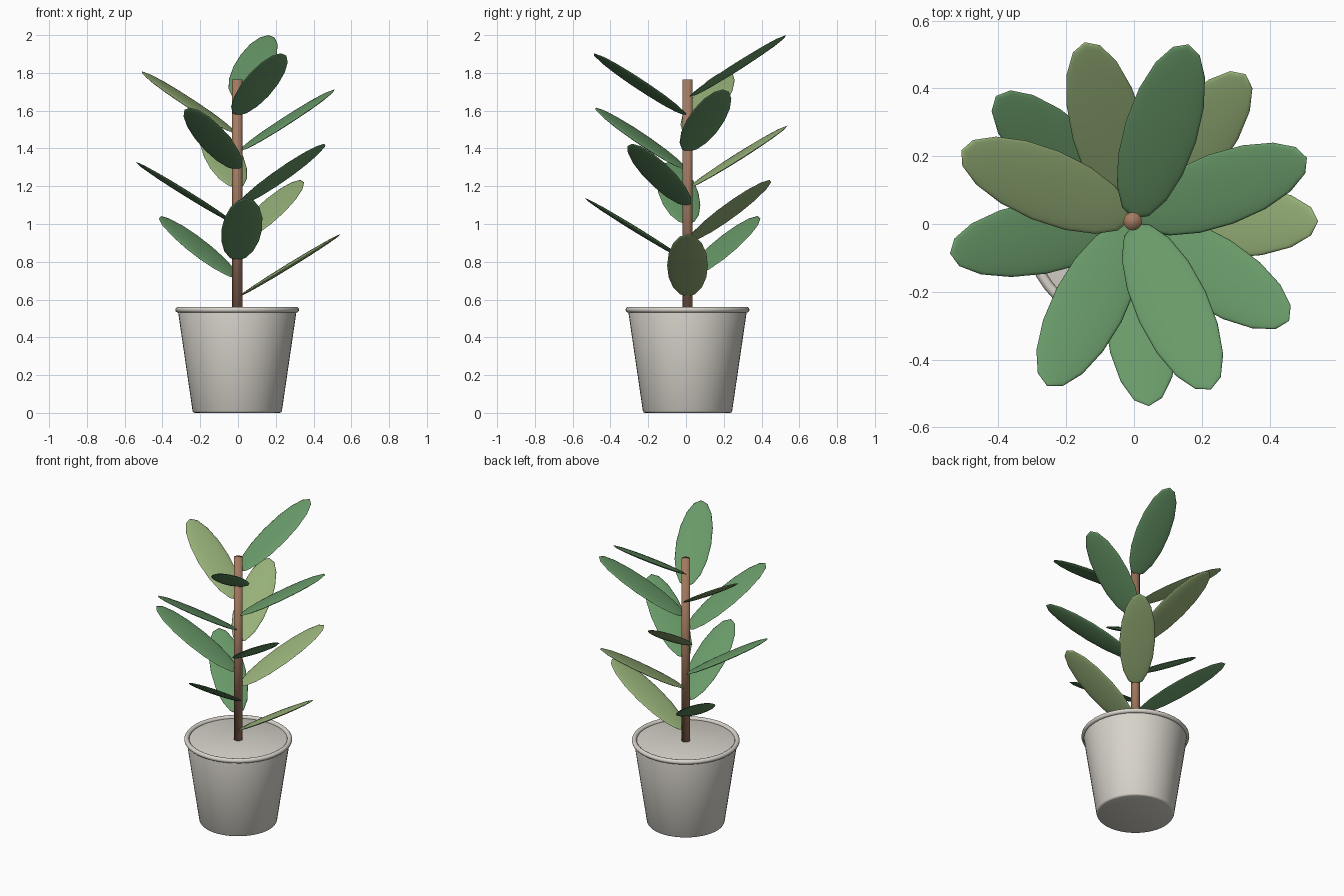
import bpy, math
from mathutils import Matrix

cube = bpy.data.objects.get("Cube")
if cube:
    bpy.data.objects.remove(cube, do_unlink=True)

CENTRE_X, CENTRE_Y = -0.004, 0.008


def material(name, rgb):
    m = bpy.data.materials.new(name)
    m.use_nodes = True
    m.diffuse_color = (*rgb, 1)
    m.node_tree.nodes["Principled BSDF"].inputs["Base Color"].default_value = (*rgb, 1)
    return m


def finish(name, mat):
    ob = bpy.context.object
    ob.name = name
    ob.data.materials.append(mat)
    bpy.ops.object.shade_smooth()
    return ob


pot_grey = material("warm white clay", (0.68, 0.65, 0.59))
bark = material("brown bark", (0.38, 0.20, 0.12))
deep_green = material("deep leaf green", (0.14, 0.32, 0.14))
pale_green = material("pale leaf green", (0.31, 0.44, 0.19))

# Tapered pot with softened edges
bpy.ops.mesh.primitive_cone_add(vertices=48, radius1=0.235, radius2=0.315, depth=0.546,
                                location=(CENTRE_X, CENTRE_Y, 0.273))
pot = finish("pot", pot_grey)
bevel = pot.modifiers.new("soft_edges", "BEVEL")
bevel.width = 0.01
bevel.segments = 2

# Rolled rim
bpy.ops.mesh.primitive_torus_add(major_radius=0.313, minor_radius=0.015,
                                 major_segments=48, minor_segments=12,
                                 location=(CENTRE_X, CENTRE_Y, 0.546))
finish("pot_rim", pot_grey)

# Straight stem
bpy.ops.mesh.primitive_cylinder_add(vertices=16, radius=0.027, depth=1.225,
                                    location=(CENTRE_X, CENTRE_Y, 1.1525))
finish("stem", bark)

# Leaves spiral up the stem by the golden angle, every third one pale
for i in range(12):
    bpy.ops.mesh.primitive_uv_sphere_add(segments=16, ring_count=8, radius=1)
    leaf = finish(f"leaf_{i + 1}", deep_green if i % 3 else pale_green)
    leaf.matrix_world = (
        Matrix.Translation((CENTRE_X, CENTRE_Y, 0.781 + 0.0958 * i))
        @ Matrix.Rotation(math.radians(137.5 * i), 4, "Z")
        @ Matrix.Translation((0.278, 0, 0))
        @ Matrix.Rotation(-0.55, 4, "Y")
        @ Matrix.Diagonal((0.316, 0.108, 0.013, 1)))
